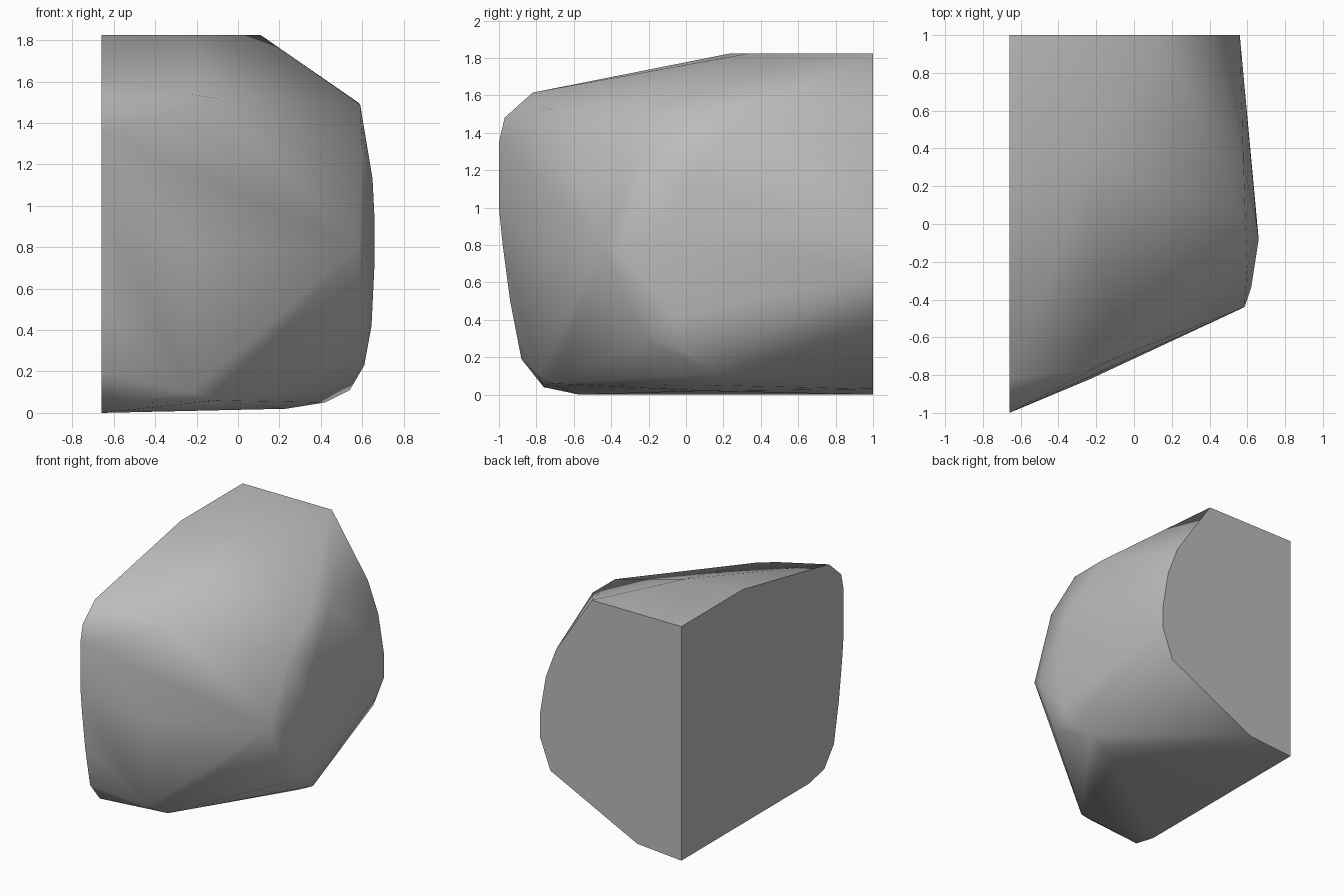
import bpy
import bmesh
import math

HALF_WIDTH = 0.66
HALF_DEPTH = 1.0
TOP = 1.825


def make_material(name, value):
    material = bpy.data.materials.new(name)
    material.use_nodes = True
    color = (value, value, value, 1)
    material.diffuse_color = color
    material.node_tree.nodes["Principled BSDF"].inputs["Base Color"].default_value = color
    return material


def hull_object(name, points, material):
    """Wrap a tight faceted skin around the given corner points."""
    bm = bmesh.new()
    for point in points:
        bm.verts.new(point)
    result = bmesh.ops.convex_hull(bm, input=bm.verts)
    unused = [v for v in bm.verts if not v.link_faces]
    bmesh.ops.delete(bm, geom=unused, context="VERTS")
    # Merge the triangles of the flat cut sides
    bmesh.ops.dissolve_limit(bm, angle_limit=math.radians(0.5),
                             verts=bm.verts, edges=bm.edges)
    bmesh.ops.recalc_face_normals(bm, faces=bm.faces)
    mesh = bpy.data.meshes.new(name)
    bm.to_mesh(mesh)
    bm.free()
    mesh.materials.append(material)
    obj = bpy.data.objects.new(name, mesh)
    bpy.context.collection.objects.link(obj)
    return obj


default_cube = bpy.data.objects.get("Cube")
if default_cube:
    bpy.data.objects.remove(default_cube, do_unlink=True)

# Outline of the flat back cut, as x and z
back_cut = [(.11, TOP), (.42, 1.36), (.51, 1.12), (.56, .82), (.56, .64),
            (.47, .4), (-.28, .03), (-HALF_WIDTH, 0), (-HALF_WIDTH, TOP)]

# Outline of the flat side cut, as y and z
side_cut = [(.24, TOP), (-.82, 1.615), (-.97, 1.48), (-HALF_DEPTH, 1.35),
            (-HALF_DEPTH, 1), (-.98, .8), (-.94, .5), (-.88, .19),
            (-.76, .04), (-.57, 0)]

# Corners of the sloping front face
front_face = [(-.24, -.77, 1.54), (-.1, -.71, 1.52), (-.23, -.82, .8),
              (-.23, -.79, .1), (-.1, -.72, .06), (.585, -.44, .8)]

# Corners of the bulging side face and its rim
bulge = [(.58, .32, 1.5), (.59, .03, 1.49), (.6, -.23, 1.28),
         (.65, 0, 1.13), (.66, -.08, .93), (.66, -.08, .73),
         (.62, -.34, .75), (.645, -.05, .42), (.59, -.22, .3),
         (.61, 0, .23), (.54, .15, .11)]

# Shoulder of the flat top and the shallow underside
top_and_base = [(-.22, .34, TOP), (.42, .15, .05), (.23, .1, .02), (.3, .38, .12)]

points = [(x, HALF_DEPTH, z) for x, z in back_cut]
points += [(-HALF_WIDTH, y, z) for y, z in side_cut]
points += front_face + bulge + top_and_base

stone = make_material("stone grey", 0.5)
rock = hull_object("rock", points, stone)

# Soft facets with crisp edges where the faces turn sharply
bpy.ops.object.select_all(action="DESELECT")
rock.select_set(True)
bpy.context.view_layer.objects.active = rock
bpy.ops.object.shade_smooth_by_angle(angle=math.radians(45))
